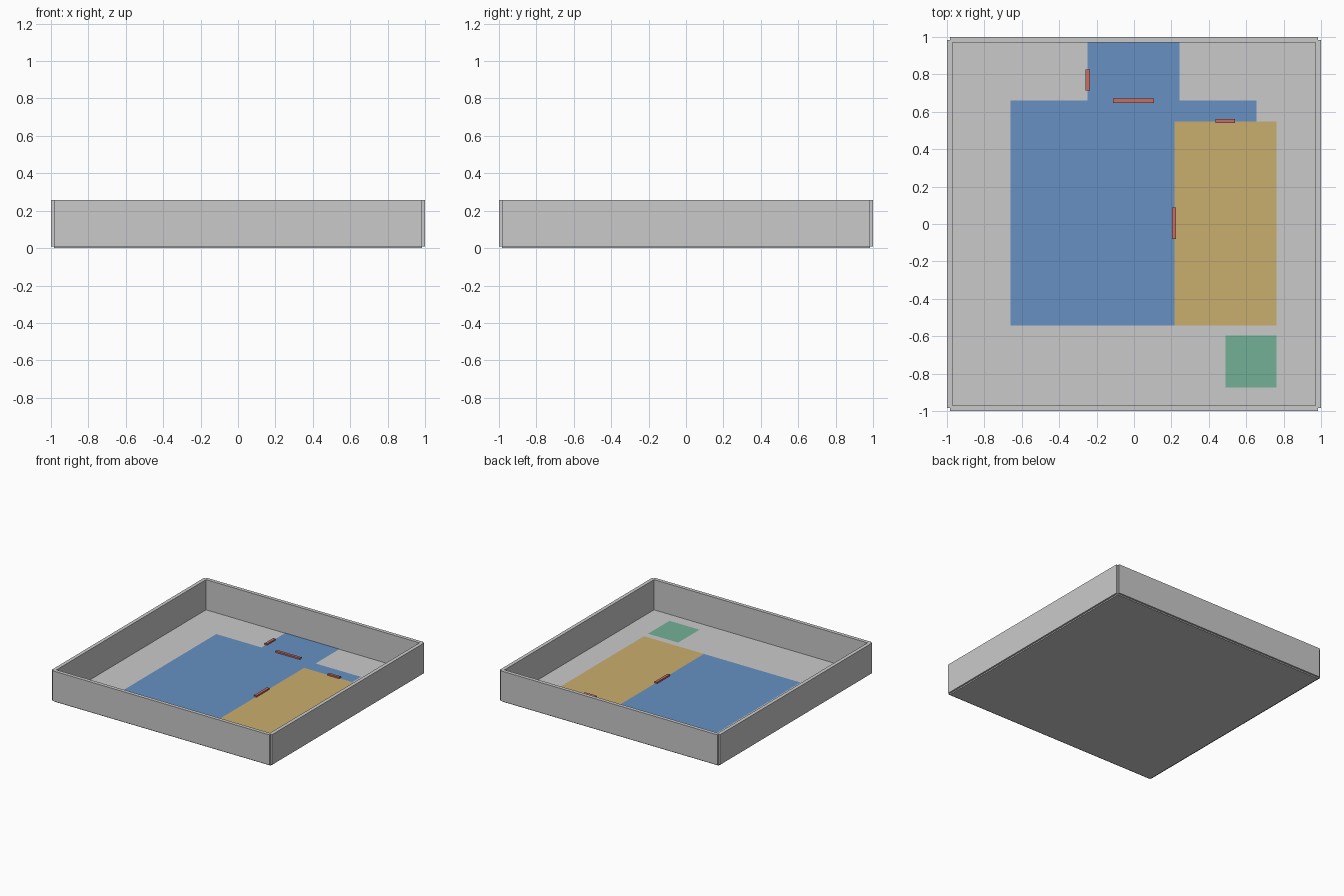
import bpy, bmesh
from mathutils import Matrix, Vector

cube = bpy.data.objects.get("Cube")
if cube:
    bpy.data.objects.remove(cube, do_unlink=True)

FLOOR, TOP = 0.01, 0.258      # floor surface and wall top
HALF, WALL = 0.985, 0.03      # wall centre line and thickness


def material(name, rgb):
    """Flat material from 0-255 display values, stored as linear colour."""
    linear = [((c / 255 + 0.055) / 1.055) ** 2.4 for c in rgb]
    mat = bpy.data.materials.new(name)
    mat.use_nodes = True
    mat.diffuse_color = (*linear, 1)
    mat.node_tree.nodes["Principled BSDF"].inputs["Base Color"].default_value = (*linear, 1)
    return mat


grey = material("plaster grey", (202, 202, 202))
blue = material("blue", (103, 145, 194))
yellow = material("ochre yellow", (201, 174, 109))
green = material("sea green", (116, 176, 151))
red = material("door red", (198, 110, 102))


def finish(name, bm, mat):
    mesh = bpy.data.meshes.new(name)
    bm.to_mesh(mesh)
    bm.free()
    mesh.materials.append(mat)
    obj = bpy.data.objects.new(name, mesh)
    bpy.context.collection.objects.link(obj)


def box(name, x, y, width, depth, z0, z1, mat):
    bm = bmesh.new()
    place = Matrix.Translation((x, y, (z0 + z1) / 2)) @ Matrix.Diagonal((width, depth, z1 - z0, 1))
    bmesh.ops.create_cube(bm, size=1, matrix=place)
    finish(name, bm, mat)


def zone(name, outline, mat):
    """Flat painted area lying just above the floor."""
    bm = bmesh.new()
    face = bm.faces.new([bm.verts.new((x, y, FLOOR + 0.002)) for x, y in outline])
    face.normal_update()
    if face.normal.dot(Vector((0, 0, 1))) < 0:
        face.normal_flip()
    finish(name, bm, mat)


def rectangle(x0, y0, x1, y1):
    return [(x0, y0), (x1, y0), (x1, y1), (x0, y1)]


# Floor slab and four walls, leaving small notches at the outer corners
box("floor", 0, 0, 2 * HALF, 2 * HALF, 0, FLOOR, grey)
for side, s in (("front", -1), ("back", 1)):
    box(side + "_wall", 0, s * HALF, 2 * HALF, WALL, FLOOR, TOP, grey)
for side, s in (("right", -1), ("left", 1)):
    box(side + "_wall", s * HALF, 0, WALL, 2 * HALF, FLOOR, TOP, grey)

# Coloured floor areas
zone("blue_area", [(-0.66, -0.543), (0.217, -0.543), (0.217, 0.548), (0.655, 0.548),
                   (0.655, 0.66), (0.243, 0.66), (0.243, 0.97), (-0.249, 0.97),
                   (-0.249, 0.66), (-0.66, 0.66)], blue)
zone("yellow_area", rectangle(0.217, -0.543, 0.762, 0.548), yellow)
zone("green_area", rectangle(0.489, -0.874, 0.762, -0.596), green)

# Low door markers
doors = {
    "side_entry_door": (-0.247, 0.77, 0.022, 0.11),
    "hall_door": (-0.003, 0.659, 0.22, 0.022),
    "back_room_door": (0.488, 0.551, 0.106, 0.022),
    "middle_room_door": (0.213, 0.003, 0.022, 0.168),
}
for name, (x, y, width, depth) in doors.items():
    box(name, x, y, width, depth, FLOOR, FLOOR + 0.014, red)
